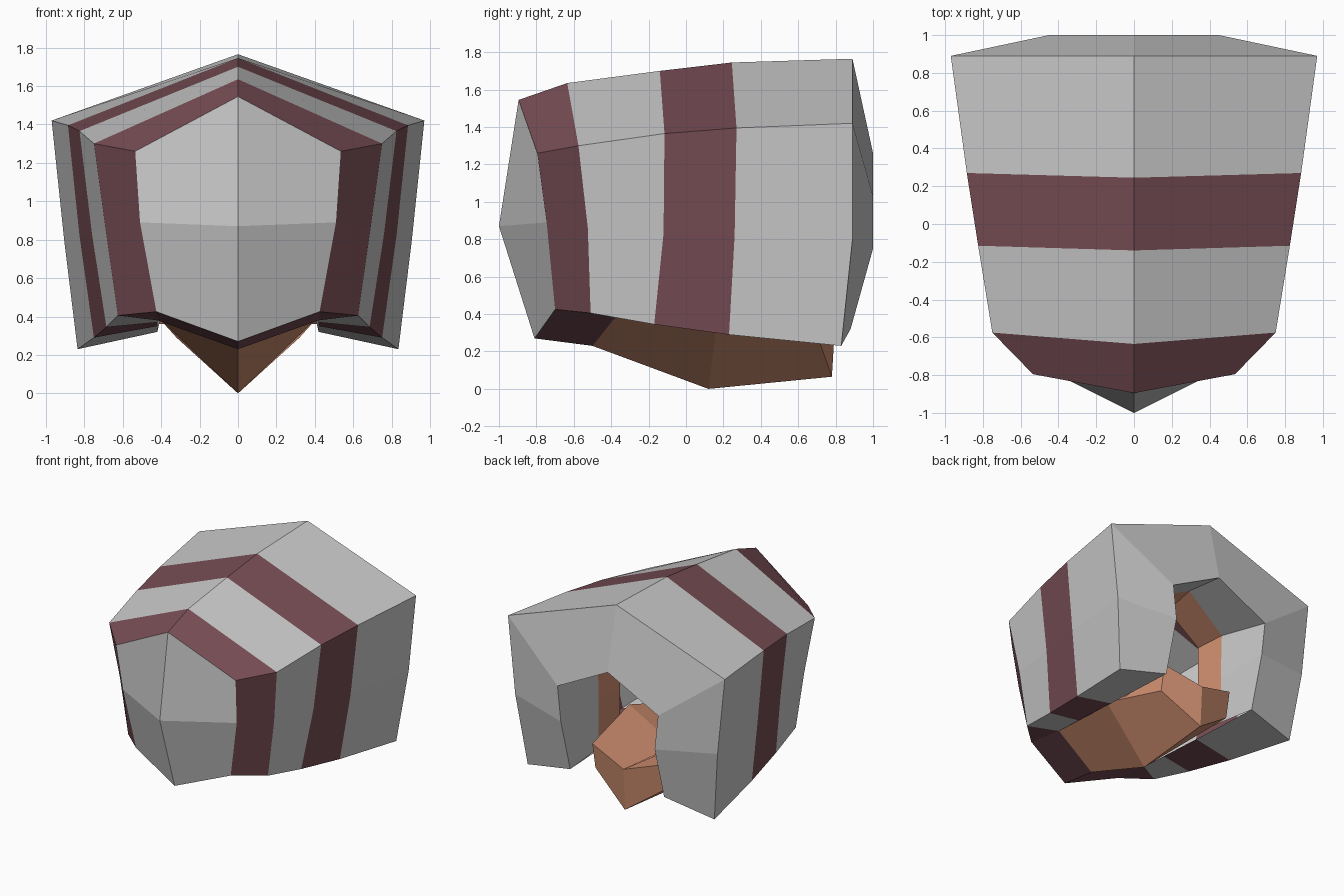
import bpy, bmesh

if "Cube" in bpy.data.objects:
    bpy.data.objects.remove(bpy.data.objects["Cube"])


def material(name, rgb):
    m = bpy.data.materials.new(name)
    m.diffuse_color = (*rgb, 1)
    m.use_nodes = True
    m.node_tree.nodes["Principled BSDF"].inputs["Base Color"].default_value = m.diffuse_color
    return m


def half_part(name, faces, mat=None):
    """Make an object from right-half faces, mirrored across x = 0."""
    bm = bmesh.new()
    for f in faces:
        bm.faces.new([bm.verts.new(p) for p in f])
    bmesh.ops.remove_doubles(bm, verts=bm.verts, dist=0.0005)
    bmesh.ops.recalc_face_normals(bm, faces=bm.faces)
    me = bpy.data.meshes.new(name)
    bm.to_mesh(me)
    bm.free()
    ob = bpy.data.objects.new(name, me)
    bpy.context.collection.objects.link(ob)
    if mat:
        me.materials.append(mat)
    mod = ob.modifiers.new("mirror", 'MIRROR')
    mod.use_clip = True
    mod.merge_threshold = 0.001
    return ob


def strip(a, b):
    """Quads joining two section profiles."""
    return [(a[i], a[i + 1], b[i + 1], b[i]) for i in range(min(len(a), len(b)) - 1)]


maroon = material("maroon", (0.185, 0.075, 0.09))
brown = material("brown", (0.62, 0.27, 0.16))

# Shell sections front to back: ridge, shoulder, mid side, outer rim, inner rim
s0 = [(0, -.895, 1.545), (.535, -.795, 1.26), (.51, -.745, .89), (.425, -.70, .425)]
s1 = [(0, -.635, 1.635), (.75, -.575, 1.30), (.69, -.525, .86), (.625, -.51, .405), (.42, -.38, .38)]
s2 = [(0, -.14, 1.70), (.825, -.115, 1.365), (.76, -.12, .83), (.685, -.17, .345), (.42, -.15, .37)]
s3 = [(0, .245, 1.745), (.885, .27, 1.395), (.825, .26, .82), (.75, .23, .29), (.42, .23, .35)]
s4 = [(0, .89, 1.765), (.97, .89, 1.42), (.905, .89, .8), (.835, .83, .23), (.42, .88, .32)]

# Rear opening: ring edge, inward flange, brown lining edge
ring = [(0, 1, 1.26), (.45, 1, 1.03), (.42, 1, .75), s4[4]]
flange = [(0, .65, 1.30), (.42, .53, 1.12), (.41, .53, .75), (.41, .53, .36)]
lining = [(0, .40, 1.24), (.38, .30, 1.10), (.38, .30, .75), (.38, .30, .36)]

# Front face and chin points
nose, chin, lip = (0, -1, .87), (0, -.81, .27), (0, -.50, .23)

half_part("shell_plates",
          strip(s1, s2) + strip(s3, s4) + strip(s4, ring) + strip(ring, flange))
half_part("front_plate", [(s0[0], s0[1], s0[2], nose), (nose, s0[2], s0[3], chin)])
half_part("shell_stripes",
          strip(s0, s1) + strip(s2, s3) +
          [(s0[3], s1[3], s1[4]), (s0[3], s1[4], lip, chin)], maroon)

# Brown lining of the rear opening
half_part("opening_lining", strip(flange, lining), brown)

# Brown jaw: V-shaped trough from the chin to the rear
j0 = [lip, s1[4]]
j1 = [(0, .12, 0), (.41, .17, .39), (.39, .17, .58), (0, .14, .34)]
j2 = [(0, .78, .065), (.32, .70, .29), (.32, .74, .50), (0, .80, .40)]
half_part("jaw", strip(j0, j1) + strip(j1, j2) +
          [tuple(j2), (lip, s1[4], j1[2], j1[3]), (s1[4], j1[1], j1[2])], brown)
